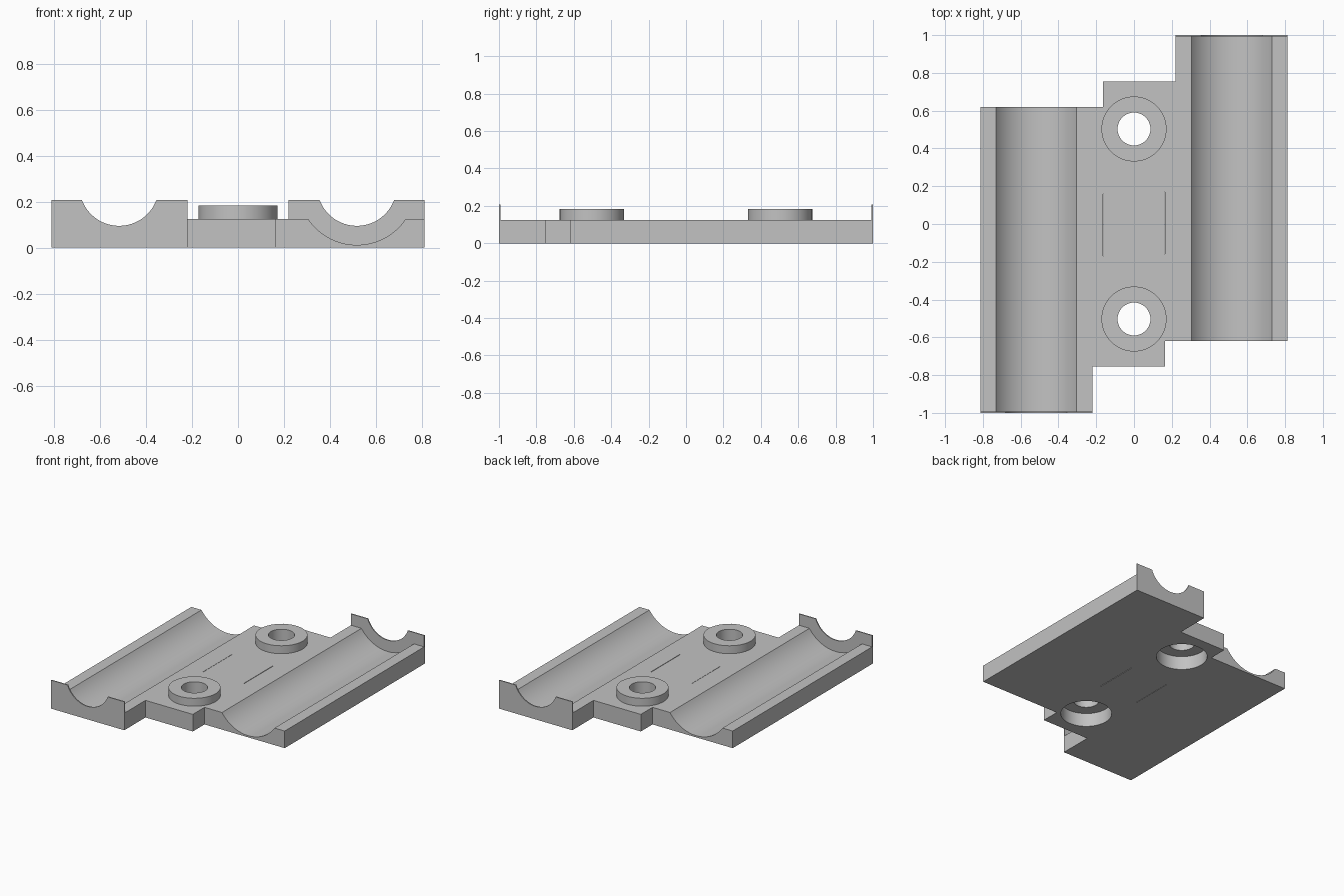
import bpy, bmesh, math
from mathutils import Matrix, Vector

if "Cube" in bpy.data.objects:
    bpy.data.objects.remove(bpy.data.objects["Cube"], do_unlink=True)

COLOUR = (0.54, 0.54, 0.54, 1)
grey = bpy.data.materials.new("plain_grey")
grey.use_nodes = True
grey.diffuse_color = COLOUR
grey.node_tree.nodes["Principled BSDF"].inputs["Base Color"].default_value = COLOUR

PLATE_TOP, WALL_TOP, WALL = 0.125, 0.208, 0.008
HALF_WIDTH = 0.812
AXIS_X, AXIS_Z = 0.517, 0.268          # axis of each trough
TROUGH_R, NOTCH_R = 0.256, 0.173
BOSS_R, HOLE_R, BOSS_Y = 0.172, 0.087, 0.503


def finish(name, bm):
    bmesh.ops.recalc_face_normals(bm, faces=bm.faces)
    mesh = bpy.data.meshes.new(name)
    bm.to_mesh(mesh)
    bm.free()
    obj = bpy.data.objects.new(name, mesh)
    bpy.context.collection.objects.link(obj)
    mesh.materials.append(grey)
    return obj


def prism(name, points, direction):
    """Extrude a closed outline along a direction."""
    bm = bmesh.new()
    face = bm.faces.new([bm.verts.new(p) for p in points])
    ext = bmesh.ops.extrude_face_region(bm, geom=[face])
    verts = [v for v in ext["geom"] if isinstance(v, bmesh.types.BMVert)]
    bmesh.ops.translate(bm, verts=verts, vec=Vector(direction))
    # Keep both end caps, whichever way the extrusion treated the first one
    bmesh.ops.holes_fill(bm, edges=[e for e in bm.edges if e.is_boundary])
    return finish(name, bm)


def cylinder(name, r, length, centre, along_y=False):
    bm = bmesh.new()
    turn = Matrix.Rotation(math.pi / 2, 4, "X") if along_y else Matrix()
    bmesh.ops.create_cone(bm, cap_ends=True, segments=96, radius1=r, radius2=r,
                          depth=length, matrix=Matrix.Translation(centre) @ turn)
    return finish(name, bm)


def box(name, size, centre):
    bm = bmesh.new()
    bmesh.ops.create_cube(bm, size=1, matrix=Matrix.Translation(centre) @ Matrix.Diagonal((*size, 1)))
    return finish(name, bm)


def select(obj):
    bpy.ops.object.select_all(action="DESELECT")
    obj.select_set(True)
    bpy.context.view_layer.objects.active = obj


def cut(target, cutter):
    mod = target.modifiers.new("cut", "BOOLEAN")
    mod.operation, mod.solver, mod.object = "DIFFERENCE", "EXACT", cutter
    select(target)
    bpy.ops.object.modifier_apply(modifier=mod.name)
    bpy.data.objects.remove(cutter, do_unlink=True)


def smooth(obj):
    select(obj)
    bpy.ops.object.shade_smooth_by_angle(angle=math.radians(30))


# Stepped base plate: half the outline, repeated with a half turn
end = 1 - WALL
half = [(-HALF_WIDTH, 0.62), (-HALF_WIDTH, -end), (-0.22, -end),
        (-0.22, -0.755), (0.163, -0.755), (0.163, -0.62)]
outline = half + [(-x, -y) for x, y in half]
plate = prism("base_plate", [(x, y, 0) for x, y in outline], (0, 0, PLATE_TOP))

for side, slit in ((-1, 0.002), (1, 0.004)):
    # Round trough, boss opening and thin slit
    cut(plate, cylinder("trough_cutter", TROUGH_R, 3, (side * AXIS_X, 0, AXIS_Z), True))
    cut(plate, cylinder("boss_cutter", BOSS_R, 1, (0, side * BOSS_Y, 0)))
    cut(plate, box("slit_cutter", (slit, 0.33, 1), (side * 0.163, 0.005 * side, 0)))
smooth(plate)

# Thin end wall outline with a rounded notch, left to right along the arc
start = math.pi + math.asin((AXIS_Z - WALL_TOP) / NOTCH_R)
sweep = 3 * math.pi - 2 * start
steps = 40
profile = [(-0.22, WALL_TOP), (-0.22, 0), (-HALF_WIDTH, 0), (-HALF_WIDTH, WALL_TOP)]
for i in range(steps + 1):
    a = start + sweep * i / steps
    profile.append((-AXIS_X + NOTCH_R * math.cos(a), AXIS_Z + NOTCH_R * math.sin(a)))

for side, label in ((-1, "front"), (1, "back")):
    wall = prism(label + "_end_wall", [(-side * x, side, z) for x, z in profile], (0, -side * WALL, 0))
    smooth(wall)

    # Raised boss ring, recessed underneath
    low, high = 0.1, 0.183
    boss = cylinder(label + "_boss", BOSS_R, high - low, (0, side * BOSS_Y, (low + high) / 2))
    cut(boss, cylinder("hole_cutter", HOLE_R, 1, (0, side * BOSS_Y, 0)))
    smooth(boss)
